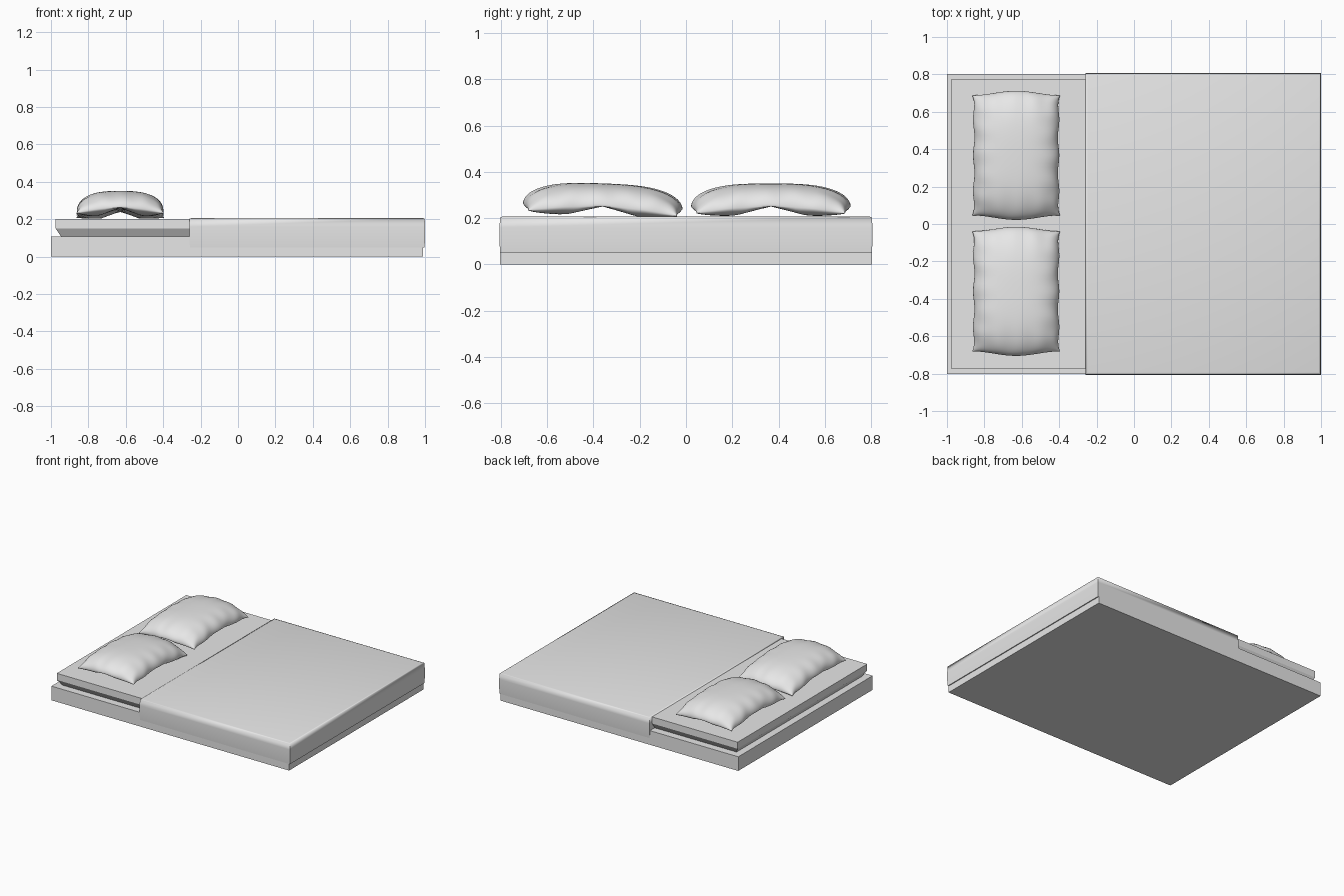
import bpy, bmesh, math

if "Cube" in bpy.data.objects:
    bpy.data.objects.remove(bpy.data.objects["Cube"], do_unlink=True)

grey = bpy.data.materials.new("light grey linen")
grey.use_nodes = True
colour = (0.8, 0.8, 0.8, 1)
grey.diffuse_color = colour
grey.node_tree.nodes["Principled BSDF"].inputs["Base Color"].default_value = colour


def finish(name, bm, smooth=None):
    bmesh.ops.recalc_face_normals(bm, faces=bm.faces)
    mesh = bpy.data.meshes.new(name)
    bm.to_mesh(mesh)
    bm.free()
    mesh.materials.append(grey)
    obj = bpy.data.objects.new(name, mesh)
    bpy.context.collection.objects.link(obj)
    if smooth:
        bpy.ops.object.select_all(action="DESELECT")
        obj.select_set(True)
        bpy.context.view_layer.objects.active = obj
        bpy.ops.object.shade_smooth_by_angle(angle=math.radians(smooth))
    return obj


def stacked_slab(name, x0, x1, half_y, rings, smooth=None):
    """Rectangular slab lofted through (inset, z) rings and capped."""
    bm = bmesh.new()
    loops = []
    for inset, z in rings:
        a, b, c = x0 + inset, x1 - inset, half_y - inset
        loops.append([bm.verts.new((x, y, z))
                      for x, y in ((a, -c), (b, -c), (b, c), (a, c))])
    for low, high in zip(loops, loops[1:]):
        for i in range(4):
            j = (i + 1) % 4
            bm.faces.new((low[i], low[j], high[j], high[i]))
    bm.faces.new(loops[0])
    bm.faces.new(loops[-1])
    return finish(name, bm, smooth)


# Bed base, and a mattress whose lower half tucks inward
stacked_slab("bed_base", -1, 0.99, 0.803, [(0, 0), (0, 0.107)])
stacked_slab("mattress", -0.975, 0.97, 0.775, [(0.03, 0.105), (0, 0.15), (0, 0.2)])

# Duvet draped over the foot of the bed, with softly rounded sides
stacked_slab("duvet", -0.26, 1, 0.806,
             [(0.003, 0.05), (0, 0.09), (0, 0.16), (0.002, 0.203), (0.012, 0.206)], 80)


def pillow(name, cx, cy, tilt):
    """Stuffed pillow: two puffed sheets sharing one seam, arched underneath."""
    bm = bmesh.new()
    nx, ny = 36, 48
    half_x, half_y = 0.235, 0.333

    def point(i, j, side):
        u = math.sin(math.pi / 2 * (2 * i / nx - 1))
        v = math.sin(math.pi / 2 * (2 * j / ny - 1))
        au, av = abs(u), abs(v)
        # Puff falls to zero on the seam
        puff = math.sqrt(max(0, (1 - u ** 4) * (1 - v ** 4)))
        seam = 0.25 - 0.03 * u * u * v * v + tilt * v
        # Outline: wavy long sides, short sides bowed out between the corners
        x = half_x * u * (1 - 0.035 * au ** 3 * (1 - v ** 8))
        x += 0.004 * math.cos(11 * v) * u ** 5
        bow = 0.012 * math.cos(math.pi * u) * v ** 5
        y = half_y * v + bow
        # Creases running in from the corners and edges
        crease = 0.007 * puff * (u ** 4 * math.cos(17 * v + u) + v ** 4 * math.cos(13 * u + v))
        if side > 0:
            crown = 0.78 + 0.22 * (1 - u * u) * (1 - 0.6 * v * v)
            z = seam + 0.1 * puff * crown + crease
        else:
            z = seam - 0.042 * puff * min(1, 3 * au * av)
        return (cx + x, cy + y, max(z, 0.203))

    sheets = []
    for side in (1, -1):
        grid = {}
        for i in range(nx + 1):
            for j in range(ny + 1):
                rim = i in (0, nx) or j in (0, ny)
                grid[i, j] = sheets[0][i, j] if sheets and rim else bm.verts.new(point(i, j, side))
        sheets.append(grid)
        for i in range(nx):
            for j in range(ny):
                bm.faces.new((grid[i, j], grid[i + 1, j], grid[i + 1, j + 1], grid[i, j + 1]))
    return finish(name, bm, 75)


pillow("pillow_left", -0.63, 0.367, 0)
pillow("pillow_right", -0.63, -0.36, -0.012)
